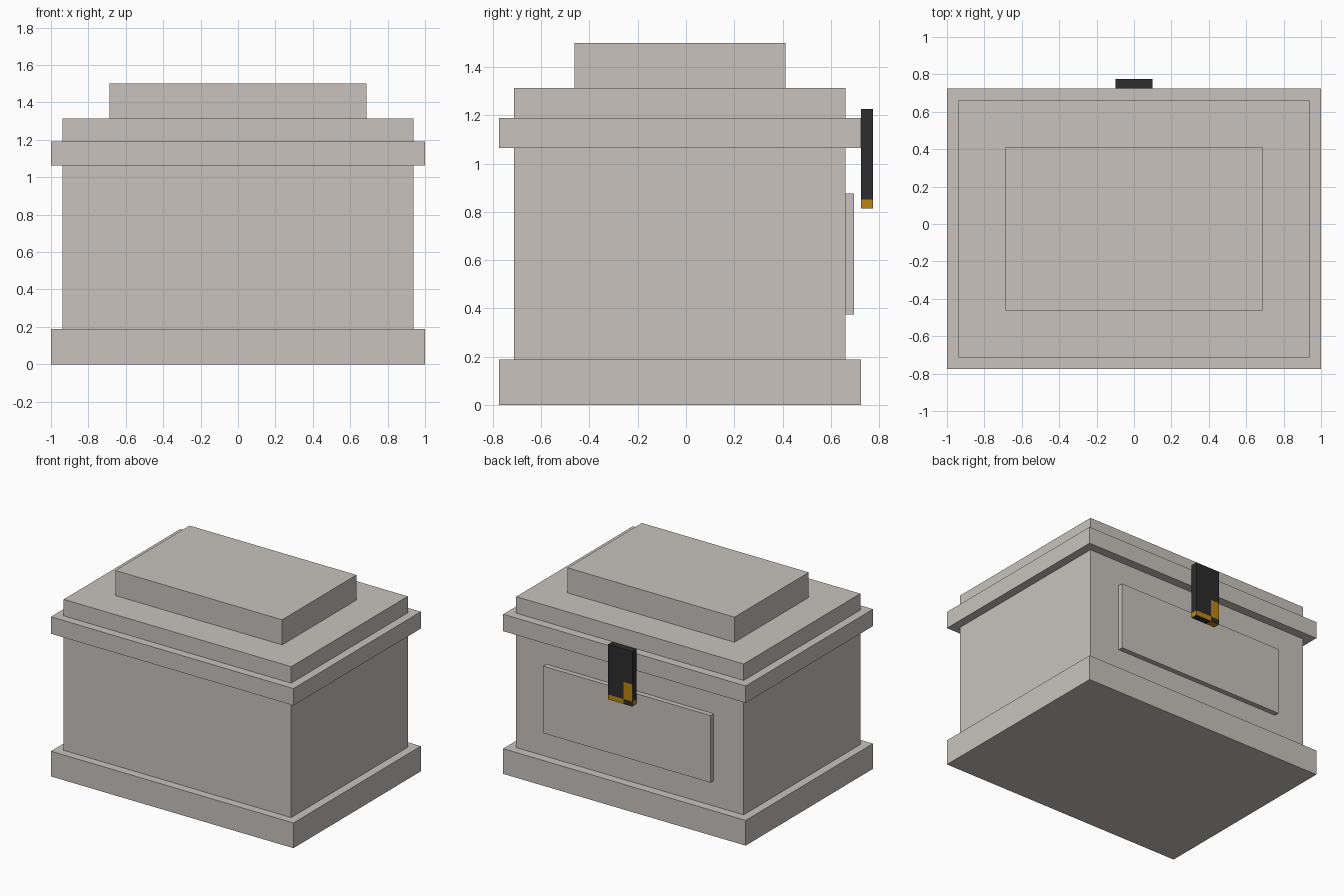
import bpy, bmesh
from mathutils import Vector

cube = bpy.data.objects.get("Cube")
if cube:
    bpy.data.objects.remove(cube, do_unlink=True)


def material(name, rgb):
    m = bpy.data.materials.new(name)
    m.use_nodes = True
    m.diffuse_color = (*rgb, 1)
    m.node_tree.nodes["Principled BSDF"].inputs["Base Color"].default_value = (*rgb, 1)
    return m


stone = material("warm grey stone", (0.58, 0.545, 0.515))
black = material("black iron", (0.026, 0.026, 0.026))
gold = material("dark gold", (0.5, 0.235, 0.005))


def box(name, x, y, z, mats, cuts=(), rule=None):
    """Box spanning three (min, max) ranges, with optional cuts and a colour rule."""
    lo, hi = (Vector(p) for p in zip(x, y, z))
    bm = bmesh.new()
    bmesh.ops.create_cube(bm, size=1)
    for v in bm.verts:
        v.co = (lo + hi) / 2 + v.co * (hi - lo)
    for point, normal in cuts:
        bmesh.ops.bisect_plane(bm, geom=bm.verts[:] + bm.edges[:] + bm.faces[:],
                               plane_co=point, plane_no=normal)
    if rule:
        bm.normal_update()
        for f in bm.faces:
            f.material_index = rule(f.calc_center_median(), f.normal)
    me = bpy.data.meshes.new(name)
    bm.to_mesh(me)
    bm.free()
    for m in mats:
        me.materials.append(m)
    ob = bpy.data.objects.new(name, me)
    bpy.context.collection.objects.link(ob)
    return ob


# Stacked stone tiers: name, half width, depth range, height range
WIDE, MID, SMALL = (-0.775, 0.725), (-0.713, 0.66), (-0.463, 0.412)
for name, half, depth, height in (
    ("base_plinth", 1.0, WIDE, (0, 0.188)),
    ("chest_body", 0.938, MID, (0.188, 1.064)),
    ("lid_rim", 1.0, WIDE, (1.064, 1.19)),
    ("lid_step", 0.938, MID, (1.19, 1.313)),
    ("lid_cap", 0.688, SMALL, (1.313, 1.5)),
):
    box(name, (-half, half), depth, height, [stone])

# Raised panel on the back
box("back_panel", (-0.69, 0.69), (0.655, 0.697), (0.376, 0.876), [stone])

# Clasp with a gold lower edge and a short gold upright
COL, ROW, TOP = -0.028, 0.852, 0.98


def clasp_colour(c, n):
    if n.z < -0.5:
        return int(c.x < COL)
    if n.y > 0.5 and c.x < COL:
        return int(ROW < c.z < TOP)
    return int(c.z < ROW)


box("clasp", (-0.1, 0.1), (0.725, 0.775), (0.815, 1.226), [black, gold],
    cuts=(((COL, 0, 0), (1, 0, 0)), ((0, 0, ROW), (0, 0, 1)), ((0, 0, TOP), (0, 0, 1))),
    rule=clasp_colour)
